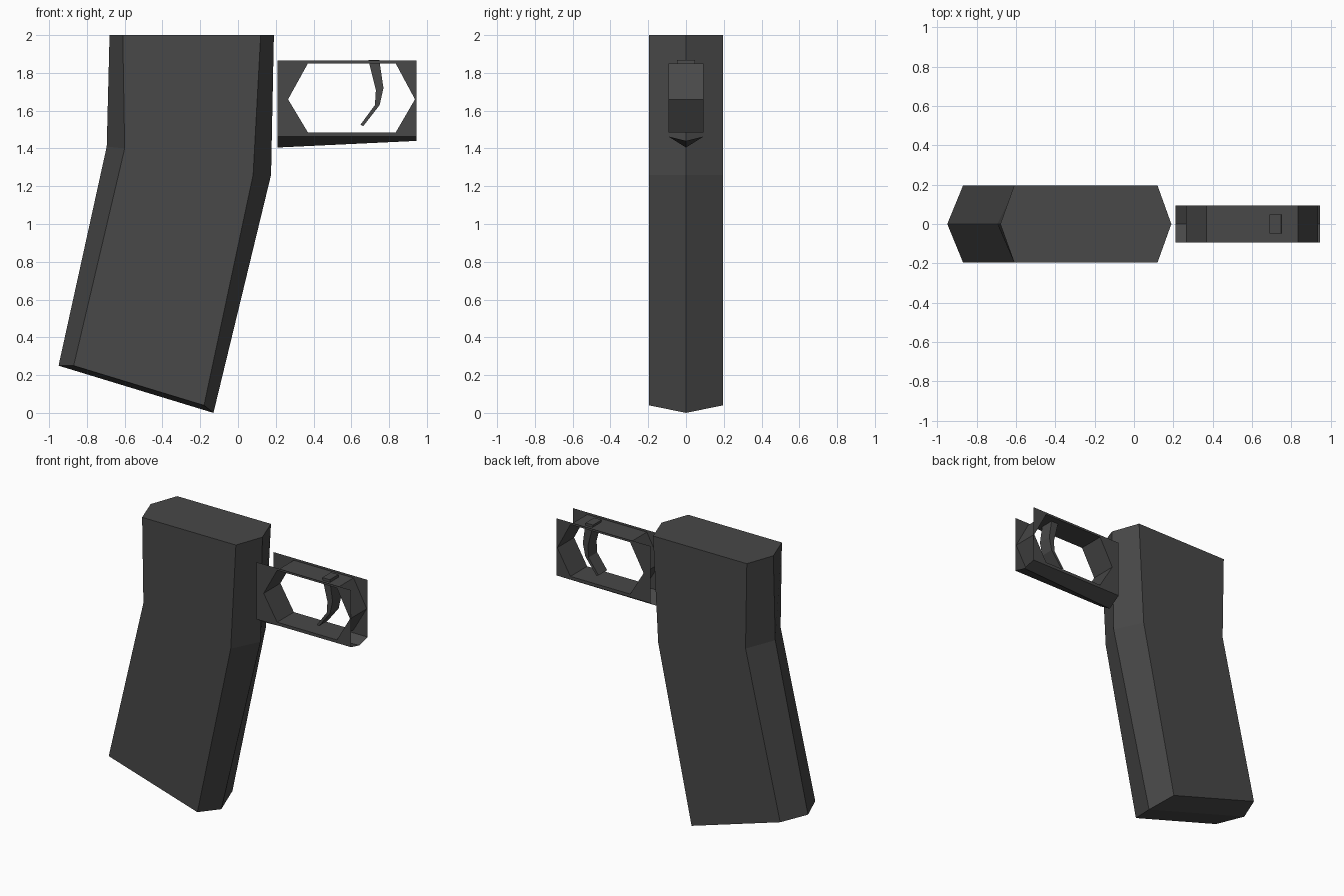
import bpy

if "Cube" in bpy.data.objects:
    bpy.data.objects.remove(bpy.data.objects["Cube"])

metal = bpy.data.materials.new("dark_grey")
metal.diffuse_color = (0.065, 0.065, 0.065, 1)
metal.use_nodes = True
metal.node_tree.nodes["Principled BSDF"].inputs["Base Color"].default_value = metal.diffuse_color


def make(name, verts, faces):
    mesh = bpy.data.meshes.new(name)
    mesh.from_pydata(verts, [], faces)
    mesh.materials.append(metal)
    obj = bpy.data.objects.new(name, mesh)
    bpy.context.collection.objects.link(obj)
    return obj


def bridge(a, b, n):
    """Quads joining two closed rings of n vertices starting at a and b."""
    return [(a + i, a + (i + 1) % n, b + (i + 1) % n, b + i) for i in range(n)]


# Grip: hexagonal section lofted through three levels
# each level: rear ridge, rear flat edge, front flat edge, front ridge (x, z)
levels = [
    ((-0.95, 0.25), (-0.87, 0.25), (-0.18, 0.04), (-0.13, 0.0)),
    ((-0.695, 1.41), (-0.60, 1.40), (0.08, 1.26), (0.175, 1.26)),
    ((-0.68, 2.0), (-0.61, 2.0), (0.12, 2.0), (0.19, 2.0)),
]
W = 0.195
verts = []
for r, a, b, f in levels:
    verts += [(r[0], 0, r[1]), (a[0], -W, a[1]), (b[0], -W, b[1]),
              (f[0], 0, f[1]), (b[0], W, b[1]), (a[0], W, a[1])]
faces = bridge(0, 6, 6) + bridge(6, 12, 6)
faces += [(3, 2, 1, 0), (5, 4, 3, 0), tuple(range(12, 18))]
make("grip", verts, faces)

# Trigger guard: two side plates around a hexagonal tunnel, open ends
G = 0.093
L, R, T, B = 0.21, 0.945, 1.865, 1.463
MID = 1.66
outer = [(L, MID), (L, B), (R, B), (R, MID), (R, T), (L, T)]
hole = [(0.265, MID), (0.37, 1.485), (0.835, 1.485),
        (0.937, MID), (0.835, 1.85), (0.37, 1.85)]
verts = [(x, y, z) for y in (-G, G) for ring in (outer, hole) for x, z in ring]
faces = bridge(0, 6, 6)                                   # front plate
faces += [tuple(reversed(f)) for f in bridge(12, 18, 6)]  # back plate
faces += bridge(6, 18, 6)                                 # tunnel walls
# V-shaped underside
verts += [(L, 0, 1.405), (R, 0, 1.44)]
faces += [(1, 24, 25, 2), (24, 13, 14, 25)]
make("trigger_guard", verts, faces)

# Trigger: curved blade extruded across the guard
profile = [(0.69, 1.868), (0.73, 1.71), (0.725, 1.63), (0.648, 1.525),
           (0.663, 1.518), (0.75, 1.63), (0.77, 1.72), (0.748, 1.868)]
n = len(profile)
verts = [(x, y, z) for y in (-0.048, 0.048) for x, z in profile]
faces = [tuple(reversed(f)) for f in bridge(0, n, n)]
for i in range(3):
    faces += [(i, i + 1, n - 2 - i, n - 1 - i),
              (2 * n - 1 - i, 2 * n - 2 - i, n + i + 1, n + i)]
make("trigger", verts, faces)
